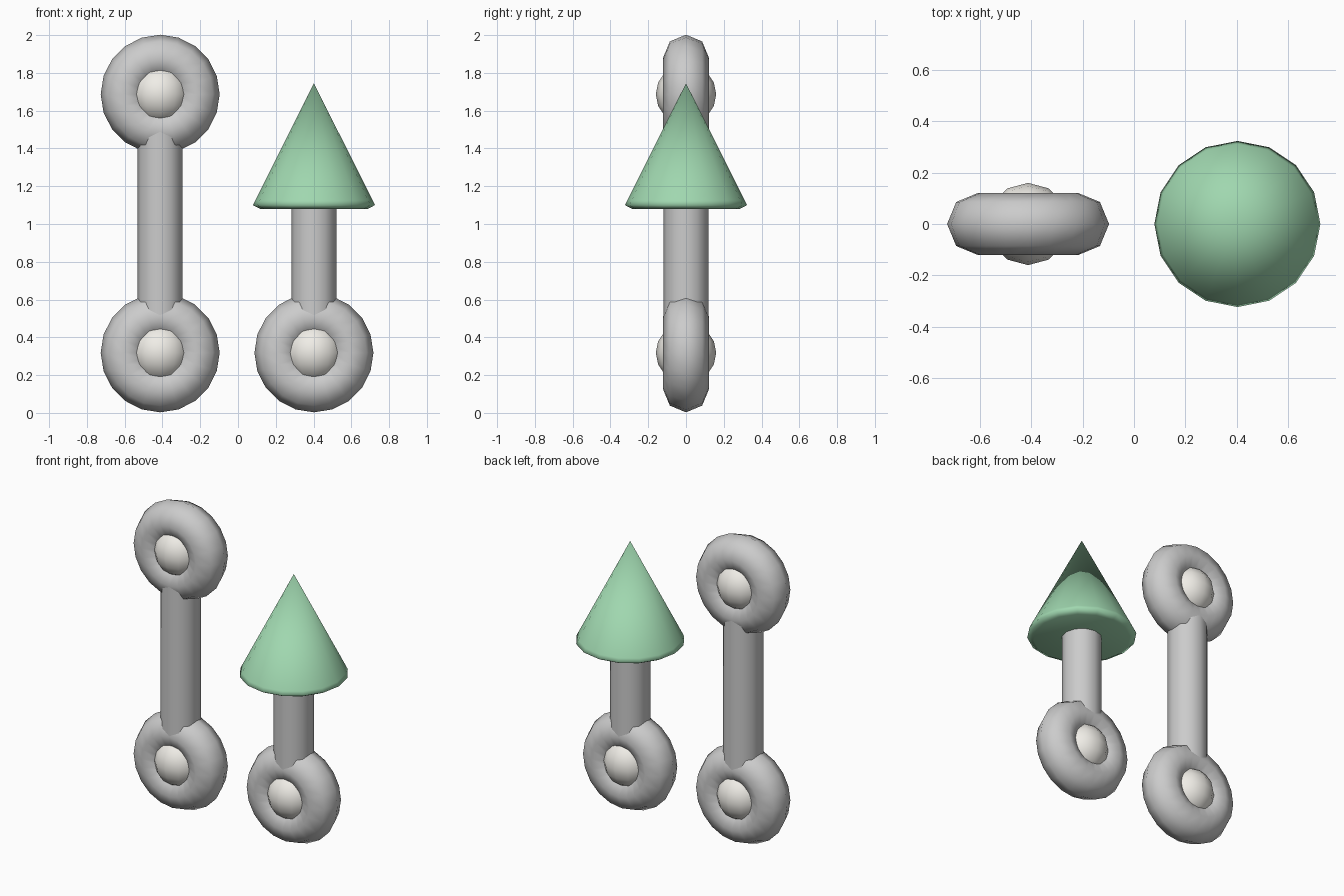
import bpy, bmesh
from math import pi, cos, sin

if "Cube" in bpy.data.objects:
    bpy.data.objects.remove(bpy.data.objects["Cube"])

LEFT_X, RIGHT_X = -0.412, 0.402
LOW_Z, HIGH_Z = 0.318, 1.687
RING_R, TUBE_R = 0.194, 0.121


def material(name, rgb):
    m = bpy.data.materials.new(name)
    m.diffuse_color = (*rgb, 1)
    m.use_nodes = True
    m.node_tree.nodes["Principled BSDF"].inputs["Base Color"].default_value = m.diffuse_color
    return m


cream = material("cream", (0.87, 0.85, 0.80))
green = material("green", (0.35, 0.68, 0.43))


def finish(name, mat=None, angle=None):
    ob = bpy.context.object
    ob.name = name
    if mat:
        ob.data.materials.append(mat)
    if angle:
        bpy.ops.object.shade_smooth_by_angle(angle=angle)
    else:
        bpy.ops.object.shade_smooth()
    return ob


def ring_and_ball(name, x, z):
    # upright ring with a ball filling its hole
    bpy.ops.mesh.primitive_torus_add(major_segments=20, minor_segments=8,
                                     major_radius=RING_R, minor_radius=TUBE_R,
                                     location=(x, 0, z), rotation=(pi / 2, 0, 0))
    finish(name + "_ring")
    bpy.ops.mesh.primitive_uv_sphere_add(segments=12, ring_count=8, radius=0.16,
                                         location=(x, 0, z))
    finish(name + "_ball", cream)


def bar(name, x, z0, z1):
    bpy.ops.mesh.primitive_cylinder_add(vertices=12, radius=0.119, depth=z1 - z0,
                                        location=(x, 0, (z0 + z1) / 2))
    finish(name, angle=pi / 4)


ring_and_ball("left_lower", LEFT_X, LOW_Z)
ring_and_ball("left_upper", LEFT_X, HIGH_Z)
ring_and_ball("right_lower", RIGHT_X, LOW_Z)
bar("left_bar", LEFT_X, LOW_Z + RING_R, HIGH_Z - RING_R)
bar("right_bar", RIGHT_X, LOW_Z + RING_R, 1.15)

# arrow tip: 16-sided cone with a rounded rim
profile = [(0.311, 1.125), (0.323, 1.10), (0.285, 1.08)]
SIDES = 16
bm = bmesh.new()
loops = [[bm.verts.new((r * cos(2 * pi * i / SIDES), r * sin(2 * pi * i / SIDES), z))
          for i in range(SIDES)] for r, z in profile]
tip = bm.verts.new((0, 0, 1.745))
for i in range(SIDES):
    j = (i + 1) % SIDES
    bm.faces.new((tip, loops[0][i], loops[0][j]))
    for a, b in zip(loops, loops[1:]):
        bm.faces.new((a[i], b[i], b[j], a[j]))
bm.faces.new(loops[-1][::-1])
me = bpy.data.meshes.new("arrow_tip")
bm.to_mesh(me)
bm.free()
me.materials.append(green)
for p in me.polygons:
    p.use_smooth = True
cone = bpy.data.objects.new("arrow_tip", me)
cone.location.x = RIGHT_X
bpy.context.collection.objects.link(cone)
